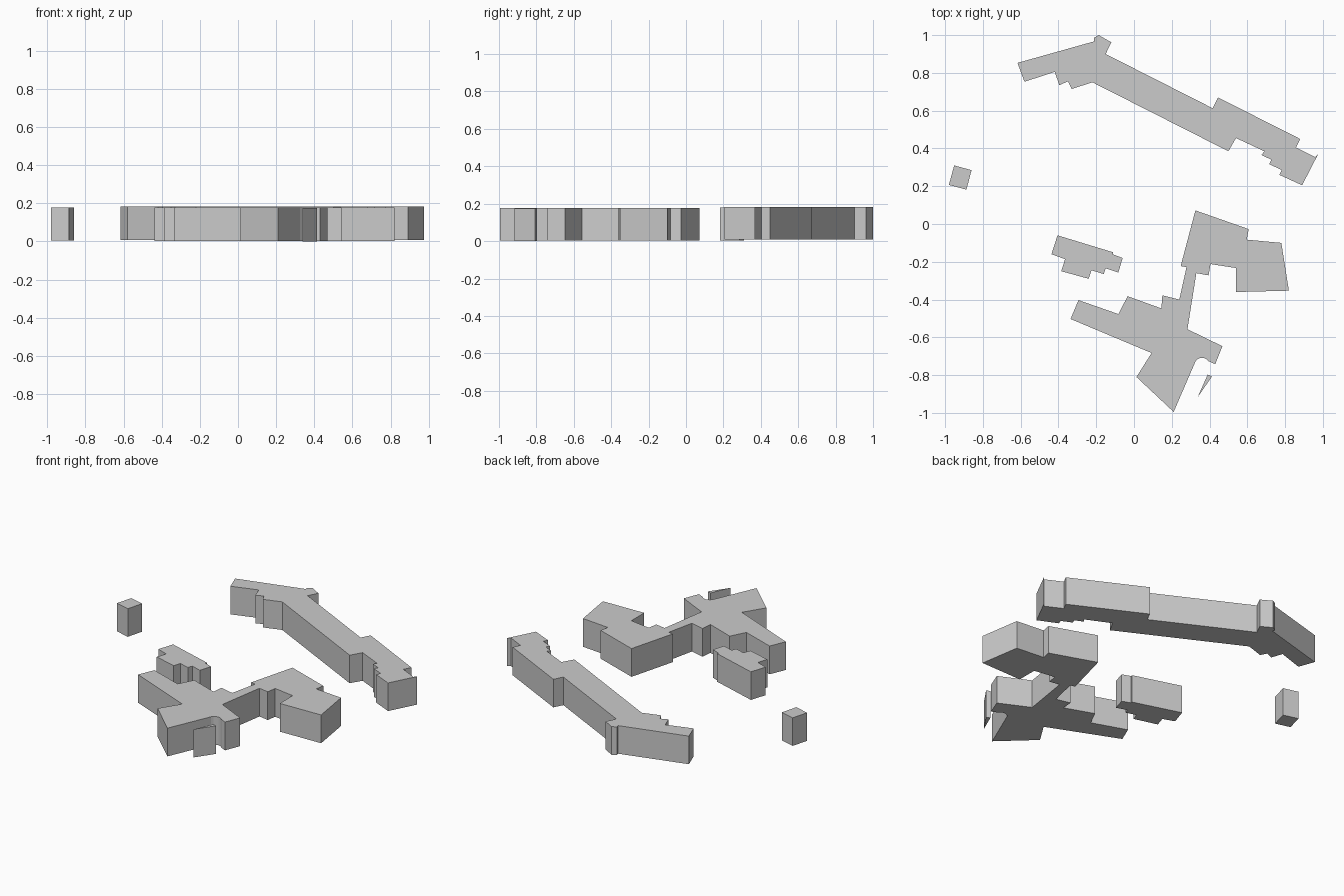
import bpy, bmesh, math


def extrude_plan(name, plan, z0, z1):
    """Closed flat-roofed block from a ground plan outline."""
    bm = bmesh.new()
    face = bm.faces.new([bm.verts.new((x, y, z0)) for x, y in plan])
    ext = bmesh.ops.extrude_face_region(bm, geom=[face], use_keep_orig=True)
    top = [v for v in ext["geom"] if isinstance(v, bmesh.types.BMVert)]
    bmesh.ops.translate(bm, verts=top, vec=(0, 0, z1 - z0))
    bmesh.ops.recalc_face_normals(bm, faces=bm.faces)
    mesh = bpy.data.meshes.new(name)
    bm.to_mesh(mesh)
    bm.free()
    obj = bpy.data.objects.new(name, mesh)
    bpy.context.collection.objects.link(obj)
    return obj


def arc(cx, cy, r, a0, a1, steps):
    return [(cx + r * math.cos(math.radians(a0 + (a1 - a0) * i / steps)),
             cy + r * math.sin(math.radians(a0 + (a1 - a0) * i / steps)))
            for i in range(steps + 1)]


# Long bent building along the back
extrude_plan("long_building", [
    (-0.617, 0.853), (-0.21, 0.967), (-0.213, 0.985), (-0.187, 1.0),
    (-0.12, 0.962), (-0.15, 0.90), (0.416, 0.613), (0.445, 0.67),
    (0.88, 0.45), (0.857, 0.405), (0.96, 0.354), (0.975, 0.37),
    (0.89, 0.205), (0.77, 0.26), (0.782, 0.286), (0.715, 0.317),
    (0.728, 0.34), (0.675, 0.365), (0.69, 0.385), (0.54, 0.455),
    (0.50, 0.385), (-0.22, 0.75), (-0.33, 0.715), (-0.35, 0.755),
    (-0.395, 0.735), (-0.42, 0.805), (-0.58, 0.753)], 0.008, 0.183)

# Small detached hut
extrude_plan("hut", [(-0.952, 0.31), (-0.86, 0.285),
                     (-0.887, 0.182), (-0.98, 0.207)], 0.004, 0.179)

# Stepped side building
extrude_plan("stepped_building", [
    (-0.405, -0.06), (-0.11, -0.15), (-0.113, -0.16), (-0.06, -0.18),
    (-0.083, -0.257), (-0.15, -0.235), (-0.16, -0.265), (-0.225, -0.245),
    (-0.24, -0.29), (-0.385, -0.25), (-0.365, -0.186), (-0.437, -0.16)],
    0.003, 0.178)

# Winged main building with a link corridor and a rounded notch
hall = [(0.247, -0.223), (0.325, 0.072), (0.607, -0.027), (0.597, -0.083),
        (0.78, -0.10), (0.82, -0.353), (0.54, -0.36), (0.54, -0.233),
        (0.405, -0.212), (0.395, -0.272), (0.33, -0.26)]
east_wing = [(0.283, -0.557), (0.468, -0.647), (0.43, -0.742), (0.397, -0.727)]
notch = arc(0.36, -0.748, 0.04, 30, 150, 6)
south_west = [(0.21, -0.995), (0.013, -0.81), (0.093, -0.683),
              (-0.336, -0.503), (-0.294, -0.403), (-0.082, -0.477),
              (-0.034, -0.382), (0.145, -0.447), (0.15, -0.378),
              (0.24, -0.40), (0.278, -0.228)]
extrude_plan("main_building", hall + east_wing + notch + south_west, 0.002, 0.178)

# Free-standing wedge beside the notch
extrude_plan("wedge_wall", [(0.39, -0.797), (0.413, -0.807), (0.337, -0.917)],
             0.0, 0.175)
